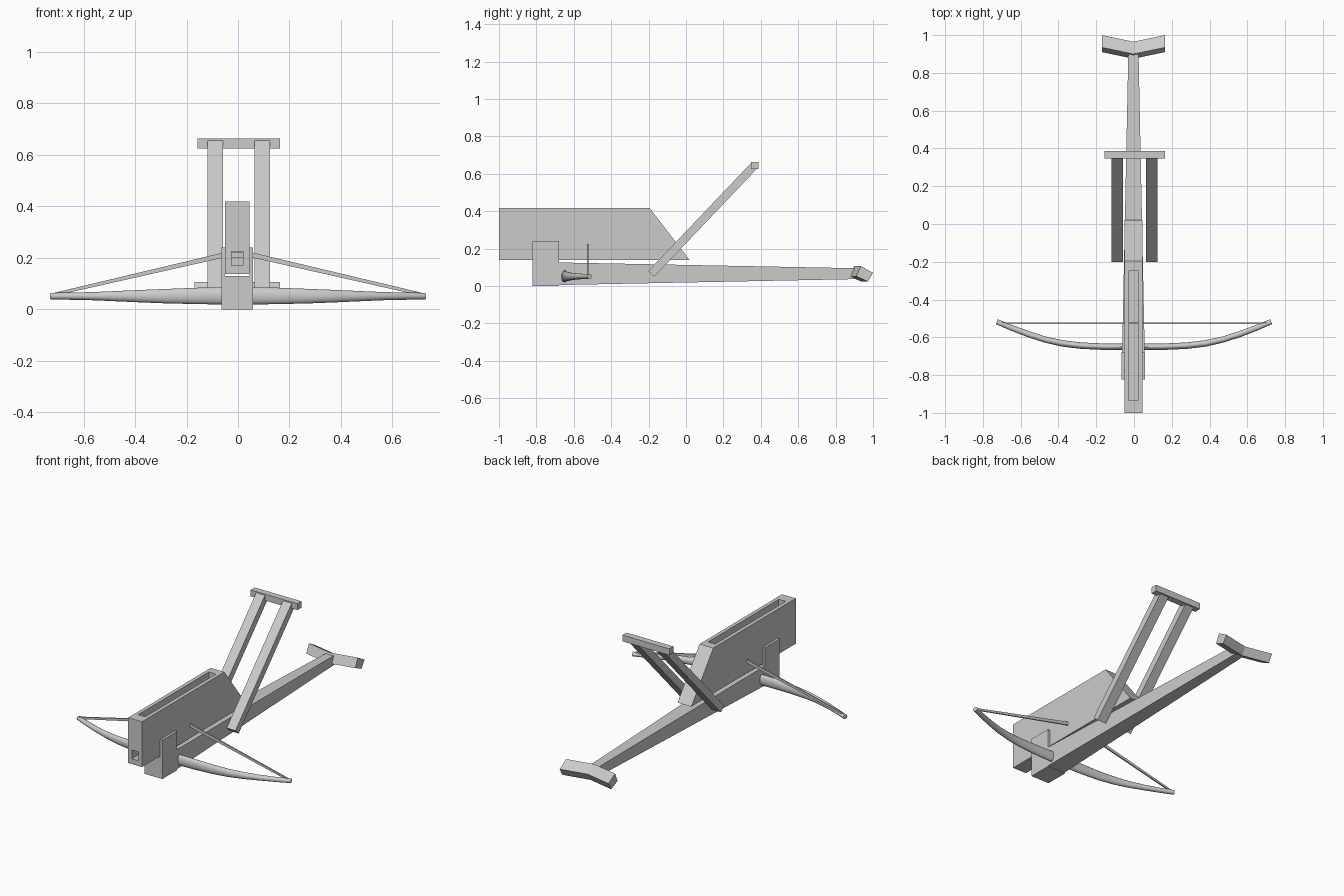
import bpy, bmesh, math
from mathutils import Vector

if "Cube" in bpy.data.objects:
    bpy.data.objects.remove(bpy.data.objects["Cube"])

CX = -0.003  # centre line of the body

grey = bpy.data.materials.new("plain grey")
grey.diffuse_color = (0.6, 0.6, 0.6, 1)
grey.use_nodes = True
grey.node_tree.nodes["Principled BSDF"].inputs["Base Color"].default_value = grey.diffuse_color


def loft(name, rings):
    """Skin a list of equal-length rings and cap both ends."""
    bm = bmesh.new()
    vs = [[bm.verts.new(p) for p in r] for r in rings]
    n = len(rings[0])
    for a, b in zip(vs, vs[1:]):
        for i in range(n):
            j = (i + 1) % n
            bm.faces.new((a[i], a[j], b[j], b[i]))
    bm.faces.new(vs[0])
    bm.faces.new(vs[-1])
    bmesh.ops.recalc_face_normals(bm, faces=bm.faces)
    me = bpy.data.meshes.new(name)
    bm.to_mesh(me)
    bm.free()
    me.materials.append(grey)
    ob = bpy.data.objects.new(name, me)
    bpy.context.collection.objects.link(ob)
    return ob


def side_prism(name, profile, x0, x1):
    """Extrude a (y, z) profile along x."""
    return loft(name, [[(x, y, z) for y, z in profile] for x in (x0, x1)])


def box(name, x0, x1, y0, y1, z0, z1):
    return side_prism(name, [(y0, z0), (y1, z0), (y1, z1), (y0, z1)], x0, x1)


def cut(ob, cutter):
    m = ob.modifiers.new("cut", 'BOOLEAN')
    m.operation, m.object, m.solver = 'DIFFERENCE', cutter, 'EXACT'
    cutter.hide_render = True
    cutter.hide_viewport = True


# Magazine with a long loading slot and a small bolt hole in front
magazine = side_prism("magazine", [(-1, 0.138), (0.02, 0.138), (-0.195, 0.418), (-1, 0.418)],
                      CX - 0.047, CX + 0.047)
cut(magazine, box("slot_cutter", CX - 0.024, CX + 0.024, -0.935, -0.245, 0.17, 0.5))
cut(magazine, box("bolt_hole_cutter", CX - 0.022, CX + 0.022, -1.1, -0.9, 0.171, 0.225))

# Tapered stock
def stock_ring(y, hw, z0, z1):
    return [(CX - hw, y, z0), (CX + hw, y, z0), (CX + hw, y, z1), (CX - hw, y, z1)]

loft("stock", [stock_ring(-0.69, 0.06, 0.005, 0.126), stock_ring(0.91, 0.027, 0.037, 0.095)])

# Forked front block holding the magazine
fork = [(-0.062, 0), (0.062, 0), (0.062, 0.24), (0.047, 0.24),
        (0.047, 0.13), (-0.047, 0.13), (-0.047, 0.24), (-0.062, 0.24)]
loft("front_block", [[(CX + x, y, z) for x, z in fork] for y in (-0.822, -0.68)])

# Chevron shoulder rest
rest = [(0.935, 0.107), (1.0, 0.07), (0.972, 0.024), (0.91, 0.052)]
loft("shoulder_rest", [[(x, y + dy, z) for y, z in rest]
                       for x, dy in ((-0.17, 0), (CX, -0.035), (0.164, 0))])

# Lever arms and handle
arm = [(-0.202, 0.08), (-0.17, 0.05), (0.385, 0.633), (0.352, 0.662)]
for name, x0 in (("left_lever_arm", -0.119), ("right_lever_arm", 0.064)):
    side_prism(name, arm, x0, x0 + 0.06)
box("lever_handle", -0.157, 0.163, 0.347, 0.387, 0.625, 0.664)

# Bow limbs: x, y, half depth, half height, z
stations = [(0.0, -0.65, 0.017, 0.034, 0.052), (0.15, -0.65, 0.017, 0.032, 0.052),
            (0.28, -0.644, 0.017, 0.028, 0.051), (0.38, -0.632, 0.017, 0.024, 0.051),
            (0.47, -0.612, 0.016, 0.020, 0.051), (0.56, -0.583, 0.016, 0.016, 0.051),
            (0.65, -0.549, 0.015, 0.014, 0.051), (0.726, -0.517, 0.014, 0.013, 0.051)]
N = 16
for name, s in (("left_bow_limb", -1), ("right_bow_limb", 1)):
    rings = []
    for i, (x, y, d, h, z) in enumerate(stations):
        a = stations[max(i - 1, 0)]
        b = stations[min(i + 1, len(stations) - 1)]
        t = Vector((b[0] - a[0], b[1] - a[1])).normalized()
        ring = []
        for k in range(N):
            u = d * math.cos(2 * math.pi * k / N)
            ring.append((s * (x - t.y * u), y + t.x * u, z + h * math.sin(2 * math.pi * k / N)))
        rings.append(ring)
    limb = loft(name, rings)
    bpy.ops.object.select_all(action='DESELECT')
    limb.select_set(True)
    bpy.context.view_layer.objects.active = limb
    bpy.ops.object.shade_smooth_by_angle(angle=math.radians(40))

# Bowstring rising from the tips to the magazine
def string_ring(x, z, h):
    return [(x, -0.525 + dy, z + dz) for dy, dz in ((-0.004, -h), (0.004, -h), (0.004, h), (-0.004, h))]

loft("bowstring", [string_ring(-0.715, 0.058, 0.006), string_ring(-0.05, 0.212, 0.010),
                   string_ring(0.05, 0.212, 0.010), string_ring(0.715, 0.058, 0.006)])
